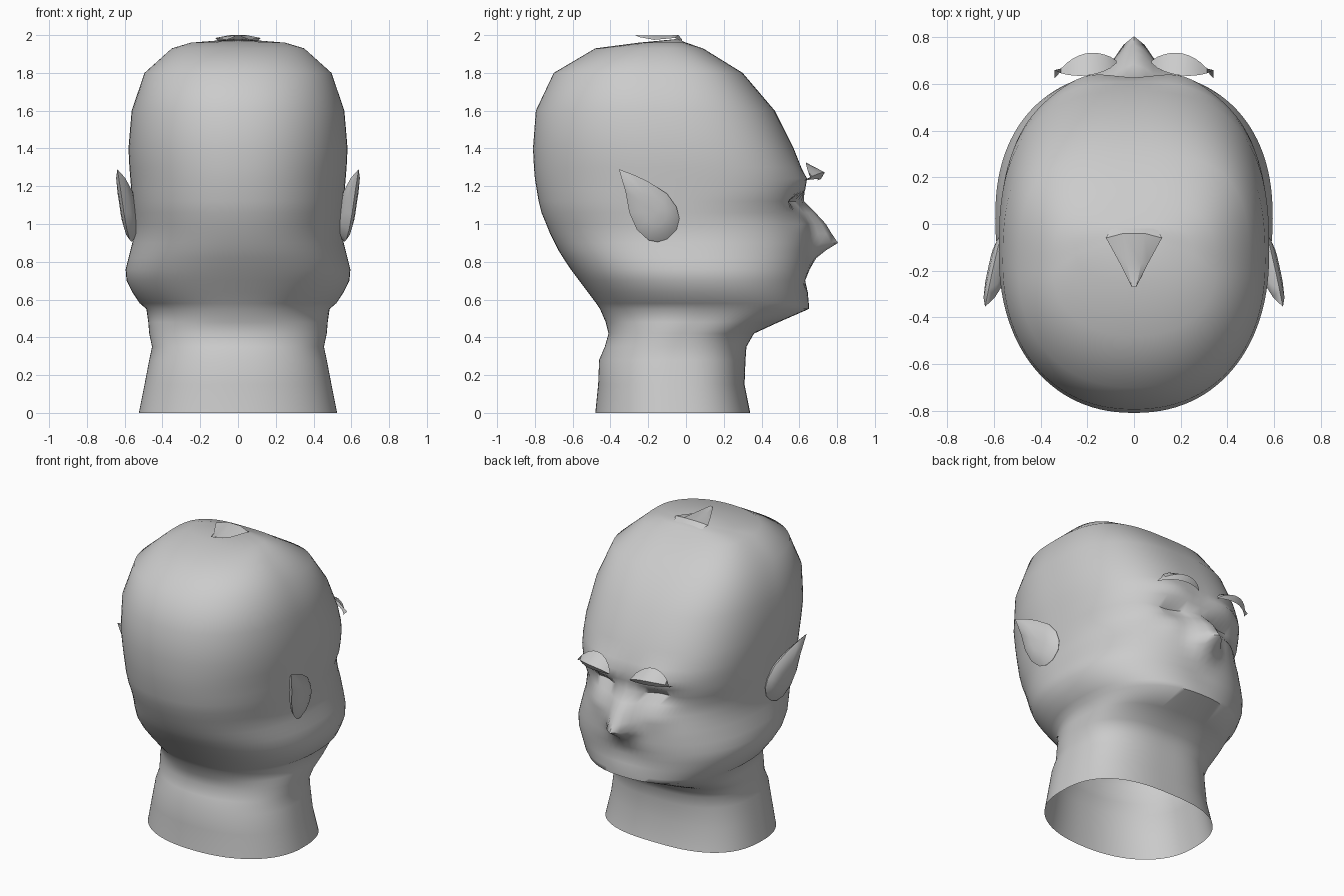
import bpy, bmesh, math
from math import exp, cos, sin, pi

cube = bpy.data.objects.get("Cube")
if cube:
    bpy.data.objects.remove(cube)

grey = bpy.data.materials.new("clay grey")
grey.use_nodes = True
color = (0.6, 0.6, 0.6, 1)
grey.diffuse_color = color
grey.node_tree.nodes["Principled BSDF"].inputs["Base Color"].default_value = color


def finish(name, bm, angle=60):
    bmesh.ops.recalc_face_normals(bm, faces=bm.faces)
    mesh = bpy.data.meshes.new(name)
    bm.to_mesh(mesh)
    bm.free()
    obj = bpy.data.objects.new(name, mesh)
    mesh.materials.append(grey)
    bpy.context.collection.objects.link(obj)
    bpy.ops.object.select_all(action="DESELECT")
    obj.select_set(True)
    bpy.context.view_layer.objects.active = obj
    bpy.ops.object.shade_smooth_by_angle(angle=math.radians(angle))


def bridge(bm, rows, closed=True):
    for a, b in zip(rows, rows[1:]):
        n = len(a)
        for i in range(n if closed else n - 1):
            j = (i + 1) % n
            bm.faces.new((a[i], a[j], b[j], b[i]))


def bump(x, z, cx, cz, wx, wz):
    return exp(-((abs(x) - cx) / wx) ** 2 - ((z - cz) / wz) ** 2)


def squareness(z, s):
    """Superellipse exponent: boxy forehead and throat, rounder jaw and back."""
    if s < 0:
        return 2.2
    if z >= 1.8:
        return 3.1
    return 2.3 if .5 < z < 1.1 else 2.65


# Head and neck: height, back, front, half width
sections = [
    (0, -.48, .34, .525), (.15, -.465, .31, .495), (.28, -.46, .315, .47),
    (.35, -.43, .32, .455), (.42, -.41, .36, .47), (.48, -.425, .49, .475),
    (.55, -.455, .65, .485), (.58, -.475, .65, .52), (.64, -.52, .645, .56),
    (.7, -.565, .65, .59), (.76, -.61, .655, .595), (.82, -.65, .66, .58),
    (.86, -.675, .66, .57), (.9, -.695, .66, .56), (.95, -.72, .65, .55),
    (1.0, -.74, .64, .55), (1.06, -.765, .625, .555), (1.12, -.78, .61, .56),
    (1.18, -.79, .62, .565), (1.24, -.8, .625, .57), (1.3, -.805, .61, .575),
    (1.4, -.81, .57, .58), (1.6, -.795, .47, .563), (1.8, -.7, .3, .495),
    (1.93, -.48, .09, .35), (1.96, -.25, .0, .25),
]
STEPS = 112
# Forward reach of the nose by height
nose = {.82: .03, .86: .08, .9: .145, .95: .12, 1.0: .1, 1.06: .06, 1.12: .015}

bm = bmesh.new()
rings = []
for z, back, front, half in sections:
    mid = (back + front) / 2
    ring = []
    for i in range(STEPS):
        t = 2 * pi * i / STEPS
        c, s = cos(t), sin(t)
        power = 2 / squareness(z, s)
        x = half * math.copysign(abs(c) ** power, c)
        y = mid + (front - back) / 2 * math.copysign(abs(s) ** power, s)
        if s > 0:
            y += nose.get(z, 0) * exp(-(x / .085) ** 2)
            y -= .05 * bump(x, z, .2, 1.11, .1, .05)   # eye sockets
            y += .04 * bump(x, z, .2, 1.21, .13, .05)  # brow ridge
            y += .025 * bump(x, z, .2, 1.0, .1, .07)   # cheeks
            y -= .02 * bump(x, z, 0, .7, .18, .03)     # mouth
        ring.append(bm.verts.new((x, y, z)))
    rings.append(ring)
bridge(bm, rings)
crown = bm.verts.new((0, -.04, 1.98))
for i in range(STEPS):
    bm.faces.new((rings[-1][i], rings[-1][(i + 1) % STEPS], crown))
finish("head", bm)

# Pointed ears, flaring out toward the rear
outline = [(-.355, 1.29), (-.28, 1.262), (-.2, 1.225), (-.1, 1.16), (-.05, 1.09),
           (-.035, 1.03), (-.05, .97), (-.1, .92), (-.15, .905), (-.2, .915),
           (-.26, .97), (-.3, 1.06), (-.32, 1.17)]


def ear(name, side):
    bm = bmesh.new()
    rows = []
    for scale, out in [(.5, -.05), (.8, -.03), (1, 0), (.8, .018), (.45, .03), (.1, .033)]:
        row = []
        for y, z in outline:
            py = -.16 + (y + .16) * scale
            pz = 1.06 + (z - 1.06) * scale
            x = .563 - .16 * (py + .04) + .11 * (pz - 1.06) + out
            row.append(bm.verts.new((side * x, py, pz)))
        rows.append(row)
    bridge(bm, rows)
    bm.faces.new(rows[0])
    bm.faces.new(rows[-1])
    finish(name, bm, 70)


# Thin arched brows, folded over the eyes
def brow(name, side):
    bm = bmesh.new()
    count = 10
    rows = [[], [], []]
    for i in range(count + 1):
        u = i / count
        x = .075 + .265 * u
        arch = sin(pi * u) ** .7
        back = .07 * u ** 3
        for row, (y, z) in zip(rows, [
                (.69 - .05 * arch - .03 * u ** 3, 1.24 + .085 * arch),
                (.7 + .04 * arch - back, 1.235 + .04 * arch),
                (.695 + .025 * arch - back, 1.23 + .01 * arch)]):
            row.append(bm.verts.new((side * x, y, z)))
    bridge(bm, rows, closed=False)
    finish(name, bm, 40)


for label, side in (("left", 1), ("right", -1)):
    ear(label + "_ear", side)
    brow(label + "_brow", side)

# Small swept-back tuft on the crown
bm = bmesh.new()
base = [bm.verts.new(p) for p in
        [(-.1, -.02, 1.965), (-.04, -.02, 1.975), (.04, -.02, 1.975), (.1, -.02, 1.965)]]
top = [bm.verts.new(p) for p in
       [(-.12, -.06, 1.985), (-.045, -.04, 2), (.045, -.04, 2), (.12, -.06, 1.985)]]
middle = [bm.verts.new(p) for p in
          [(-.06, -.17, 1.975), (-.03, -.17, 1.997), (.03, -.17, 1.997), (.06, -.17, 1.975)]]
tip = [bm.verts.new(p) for p in
       [(-.02, -.25, 1.99), (-.01, -.27, 2), (.01, -.27, 2), (.02, -.25, 1.99)]]
bridge(bm, [base, top, middle, tip], closed=False)
finish("crown_tuft", bm, 30)
